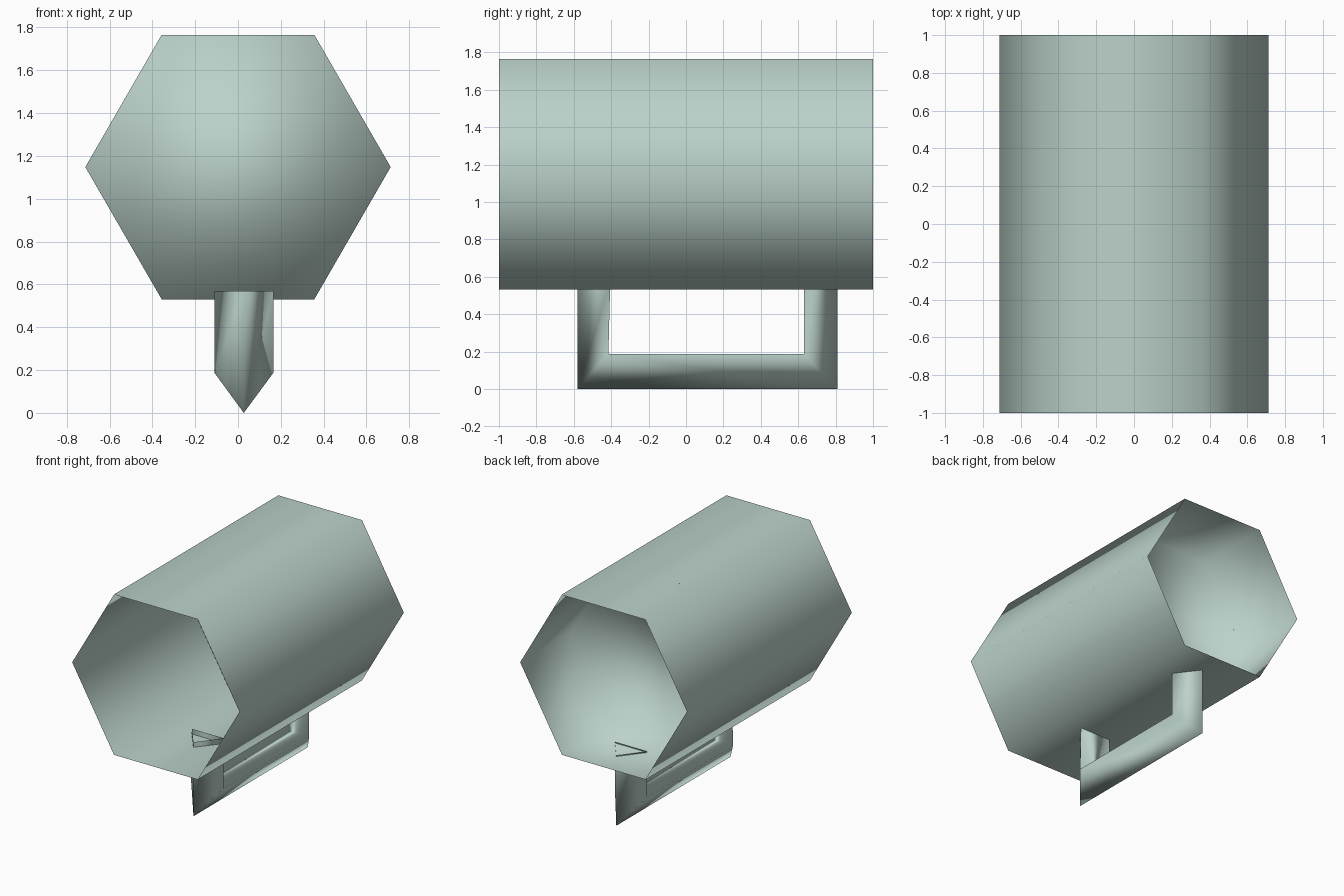
import bpy, bmesh, math

cube = bpy.data.objects.get("Cube")
if cube:
    bpy.data.objects.remove(cube, do_unlink=True)

# Single pale grey-green colour
pale_green = bpy.data.materials.new("pale_grey_green")
pale_green.use_nodes = True
colour = (0.50, 0.64, 0.59, 1)
pale_green.diffuse_color = colour
pale_green.node_tree.nodes["Principled BSDF"].inputs["Base Color"].default_value = colour


def loft(bm, rings):
    """Bridge consecutive rings of points into an open tube; return vertex rings."""
    loops = [[bm.verts.new(p) for p in ring] for ring in rings]
    n = len(loops[0])
    for a, b in zip(loops, loops[1:]):
        for i in range(n):
            j = (i + 1) % n
            bm.faces.new((a[i], a[j], b[j], b[i]))
    return loops


def finish(bm, name):
    mesh = bpy.data.meshes.new(name)
    for face in bm.faces:
        face.smooth = True
    bm.to_mesh(mesh)
    bm.free()
    mesh.materials.append(pale_green)
    obj = bpy.data.objects.new(name, mesh)
    bpy.context.collection.objects.link(obj)
    return obj


RADIUS, CENTRE_Z = 0.713, 1.148


def hexagon(y, radius=RADIUS):
    angles = [math.radians(-60 * i) for i in range(6)]
    return [(radius * math.cos(a), y, CENTRE_Z + radius * math.sin(a)) for a in angles]


# Mug body: six-sided thin tube lying on its side
bm = bmesh.new()
loft(bm, [hexagon(-1), hexagon(1)])
finish(bm, "mug_body")

# Filling: closed front surface inside the tube, with a lining running to the back
bm = bmesh.new()
surface, lining_end = loft(bm, [hexagon(0.385), hexagon(1, RADIUS - 0.004)])
bm.faces.new(surface[::-1])
finish(bm, "mug_filling")

# Handle: triangular section swept round a U, with the ridge outward
FRONT_TOP, BACK_TOP = 0.57, 0.54
inner = [(-0.405, FRONT_TOP), (-0.415, 0.187), (0.63, 0.187), (0.63, BACK_TOP)]
outer = [(-0.58, FRONT_TOP), (-0.58, 0), (0.81, 0), (0.81, BACK_TOP)]
bm = bmesh.new()
loft(bm, [[(-0.11, *i), (0.165, *i), (0.027, *o)] for i, o in zip(inner, outer)])
finish(bm, "mug_handle")
